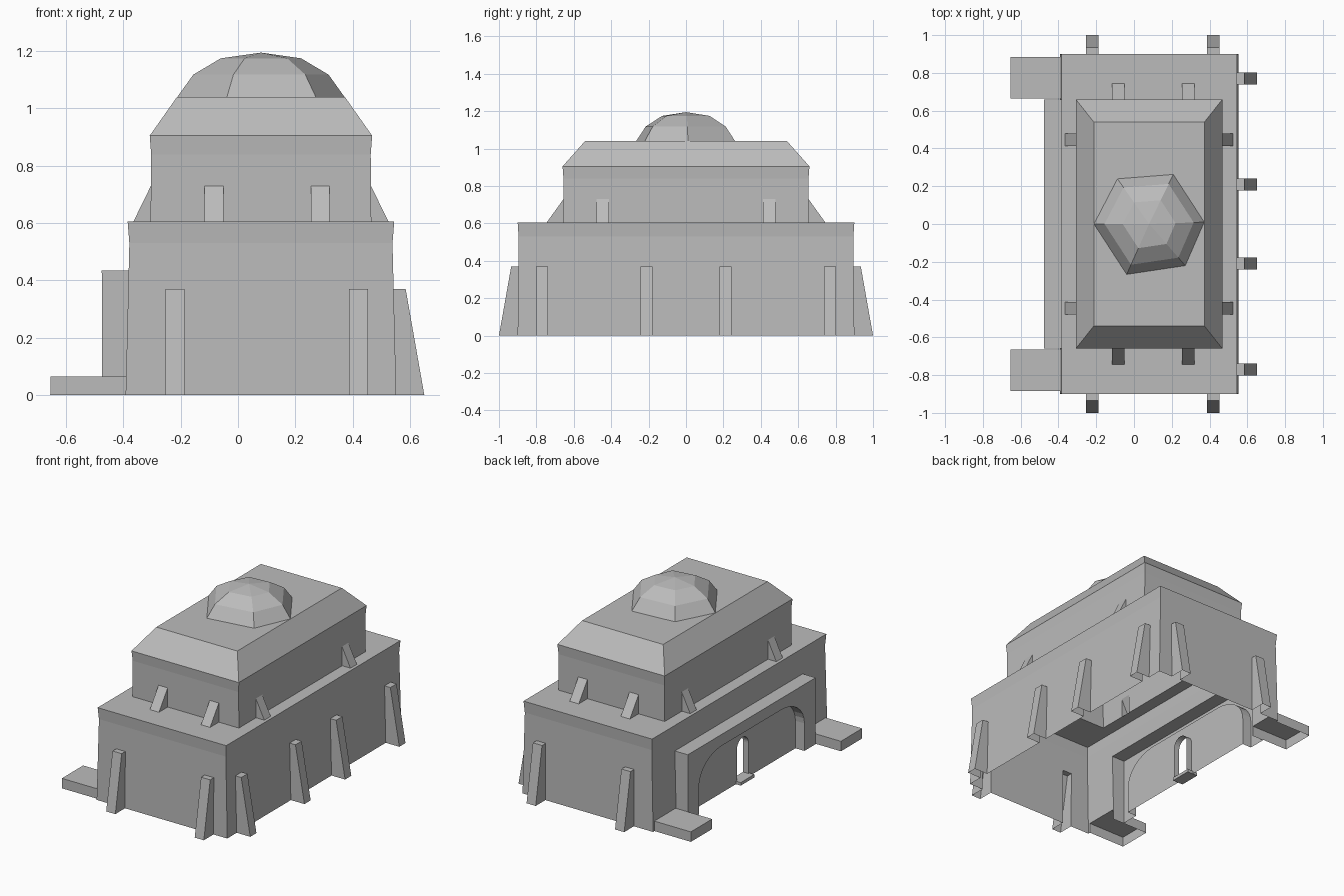
import bpy, math
from mathutils import Vector

if "Cube" in bpy.data.objects:
    bpy.data.objects.remove(bpy.data.objects["Cube"])

stone = bpy.data.materials.new("grey stone")
stone.use_nodes = True
GREY = (0.5, 0.5, 0.5, 1)
stone.diffuse_color = GREY
stone.node_tree.nodes["Principled BSDF"].inputs["Base Color"].default_value = GREY

CX = 0.08
CENTRE = Vector((CX, 0, 0.45))


class Part:
    """Collects faces, each wound to point along a given outward direction."""

    def __init__(self, name):
        self.name, self.verts, self.faces = name, [], []

    def face(self, pts, centre=CENTRE, inward=False):
        pts = [Vector(p) for p in pts]
        mid = sum(pts, Vector()) / len(pts)
        normal = Vector()
        for a, b in zip(pts, pts[1:] + pts[:1]):
            normal += a.cross(b)
        if (normal.dot(mid - centre) < 0) != inward:
            pts.reverse()
        start = len(self.verts)
        self.verts += pts
        self.faces.append(range(start, start + len(pts)))

    def finish(self):
        mesh = bpy.data.meshes.new(self.name)
        mesh.from_pydata(self.verts, [], [list(f) for f in self.faces])
        mesh.materials.append(stone)
        obj = bpy.data.objects.new(self.name, mesh)
        bpy.context.collection.objects.link(obj)
        bpy.context.view_layer.objects.active = obj
        obj.select_set(True)
        bpy.ops.object.mode_set(mode='EDIT')
        bpy.ops.mesh.select_all(action='SELECT')
        bpy.ops.mesh.remove_doubles(threshold=0.0005)
        bpy.ops.object.mode_set(mode='OBJECT')
        obj.select_set(False)


class Storey:
    """Four thin walls following (z, half width, half depth) levels."""

    def __init__(self, levels):
        self.levels = levels
        self.holes = {s: [] for s in ("left", "right", "front", "back")}

    def half(self, z):
        for (z0, x0, y0), (z1, x1, y1) in zip(self.levels, self.levels[1:]):
            if z <= z1:
                t = (z - z0) / (z1 - z0)
                return x0 + t * (x1 - x0), y0 + t * (y1 - y0)
        return self.levels[-1][1:]

    def point(self, side, u, z, out=0):
        hx, hy = self.half(z)
        if side in ("left", "right"):
            s = 1 if side == "left" else -1
            return Vector((CX + s * (hx + out), u, z))
        s = 1 if side == "back" else -1
        return Vector((CX + u, s * (hy + out), z))

    def protrusion(self, name, side, u0, u1, z0, z1, d0, d1, front=True):
        # hollow block pulled out of the wall, open at the wall and below
        self.holes[side].append((u0, u1, z0, z1))
        p = lambda u, z, d: self.point(side, u, z, d)
        a, b = [[p(u, z0, 0), p(u, z0, d0), p(u, z1, d1), p(u, z1, 0)] for u in (u0, u1)]
        mid = sum(a + b, Vector()) / 8
        part = Part(name)
        if d1 == 0:
            a, b = a[:3], b[:3]
        part.face(a, mid)
        part.face(b, mid)
        if front:
            part.face([a[1], a[2], b[2], b[1]], mid)
        if d1 > 0:
            part.face([a[2], a[3], b[3], b[2]], mid)
        part.finish()

    def walls(self, part):
        for side, holes in self.holes.items():
            axis = 1 if side in ("left", "right") else 0
            zs = sorted({l[0] for l in self.levels} | {z for h in holes for z in h[2:]})
            us = sorted({u for h in holes for u in h[:2]})
            for z0, z1 in zip(zs, zs[1:]):
                e0, e1 = self.half(z0)[axis], self.half(z1)[axis]
                low, high = [-e0] + us + [e0], [-e1] + us + [e1]
                for i in range(len(low) - 1):
                    u, z = (low[i] + low[i + 1]) / 2, (z0 + z1) / 2
                    if any(h[0] < u < h[1] and h[2] < z < h[3] for h in holes):
                        continue
                    part.face([self.point(side, low[i], z0), self.point(side, low[i + 1], z0),
                               self.point(side, high[i + 1], z1), self.point(side, high[i], z1)])


def rect(z, hx, hy):
    return [Vector((CX + sx * hx, sy * hy, z)) for sx, sy in ((-1, -1), (1, -1), (1, 1), (-1, 1))]


def band(part, a, b):
    for i in range(len(a)):
        j = (i + 1) % len(a)
        part.face([a[i], a[j], b[j], b[i]])


TERRACE = 0.605
lower = Storey([(0, 0.472, 0.9), (0.53, 0.459, 0.895), (TERRACE, 0.465, 0.9)])
upper = Storey([(TERRACE, 0.385, 0.655), (0.84, 0.383, 0.655), (0.905, 0.388, 0.66)])

# Leaning buttresses
for side in ("front", "back"):
    for u in (-0.30, 0.34):
        lower.protrusion(side + "_buttress", side, u - 0.033, u + 0.033, 0, 0.37, 0.1, 0.038)
    for u in (-0.163, 0.207):
        upper.protrusion(side + "_upper_buttress", side, u - 0.033, u + 0.033, TERRACE, 0.73, 0.09, 0)
for u in (-0.77, -0.21, 0.21, 0.77):
    lower.protrusion("left_buttress", "left", u - 0.032, u + 0.032, 0, 0.37, 0.098, 0.042)
for side in ("left", "right"):
    for u in (-0.445, 0.445):
        upper.protrusion(side + "_upper_buttress", side, u - 0.033, u + 0.033, TERRACE, 0.73, 0.06, 0)

# Low platforms and the portal block on the right side
for u0, u1 in ((-0.885, -0.665), (0.665, 0.885)):
    lower.protrusion("platform", "right", u0, u1, 0, 0.065, 0.263, 0.264)
lower.protrusion("portal_block", "right", -0.66, 0.66, 0, 0.435, 0.083, 0.094, front=False)

# Storeys, terrace and hipped roof
part = Part("lower_storey")
lower.walls(part)
band(part, rect(TERRACE, 0.465, 0.9), rect(TERRACE, 0.385, 0.655))
part.finish()
part = Part("upper_storey")
upper.walls(part)
part.finish()
part = Part("roof")
band(part, rect(0.905, 0.388, 0.66), rect(1.04, 0.293, 0.54))
part.face(rect(1.04, 0.293, 0.54))
part.finish()


def arch(half, spring, rise, curve, steps=8):
    # open-bottomed arch outline as (y, z), rounded at the shoulders
    arc = [(half - curve + curve * math.cos(t), spring + rise * math.sin(t))
           for t in (math.pi / 2 * i / steps for i in range(steps + 1))]
    right = [(half, 0)] + arc
    return right + [(-y, z) for y, z in reversed(right)]


def reveal(part, outline, x0, x1):
    mid = Vector(((x0 + x1) / 2, 0, 0.1))
    for (ya, za), (yb, zb) in zip(outline, outline[1:]):
        if (ya, za) != (yb, zb):
            part.face([(x0, ya, za), (x0, yb, zb), (x1, yb, zb), (x1, ya, za)], mid, inward=True)


# Portal: front sheet, arched recess and pierced doorway
FRONT_X, RECESS_X, DOOR_X = -0.475, -0.41, -0.37
big = arch(0.545, 0.18, 0.18, 0.24)
door = arch(0.06, 0.22, 0.06, 0.06)[:]
part = Part("portal_arch")
block = [(-0.66, 0), (-0.66, 0.435), (0.66, 0.435), (0.66, 0)]
part.face([(FRONT_X, y, z) for y, z in block + big])
reveal(part, big, FRONT_X, RECESS_X)
part.face([(RECESS_X, y, z) for y, z in big + door[::-1]])
reveal(part, door, RECESS_X, DOOR_X)
part.finish()

# Doorstep
part = Part("doorstep")
foot = [Vector((x, y, 0)) for x, y in ((-0.445, -0.07), (-0.37, -0.07), (-0.37, 0.07), (-0.445, 0.07))]
top = [p + Vector((0, 0, 0.02)) for p in foot]
mid = (foot[0] + top[2]) / 2
for i in range(4):
    j = (i + 1) % 4
    part.face([foot[i], foot[j], top[j], top[i]], mid)
part.face(top, mid)
part.face(foot, mid)
part.finish()

# Faceted dome, slightly irregular hexagon
part = Part("dome")
angles = [math.radians(a) for a in (2, 64, 125, 180, 246, 311)]
rings = [[Vector((CX + r * math.cos(a), r * math.sin(a), z)) for a in angles]
         for r, z in ((0.292, 1.04), (0.236, 1.118), (0.14, 1.175))]
for a, b in zip(rings, rings[1:]):
    band(part, a, b)
for i in range(6):
    part.face([rings[-1][i], rings[-1][(i + 1) % 6], (CX, 0, 1.195)])
part.finish()
